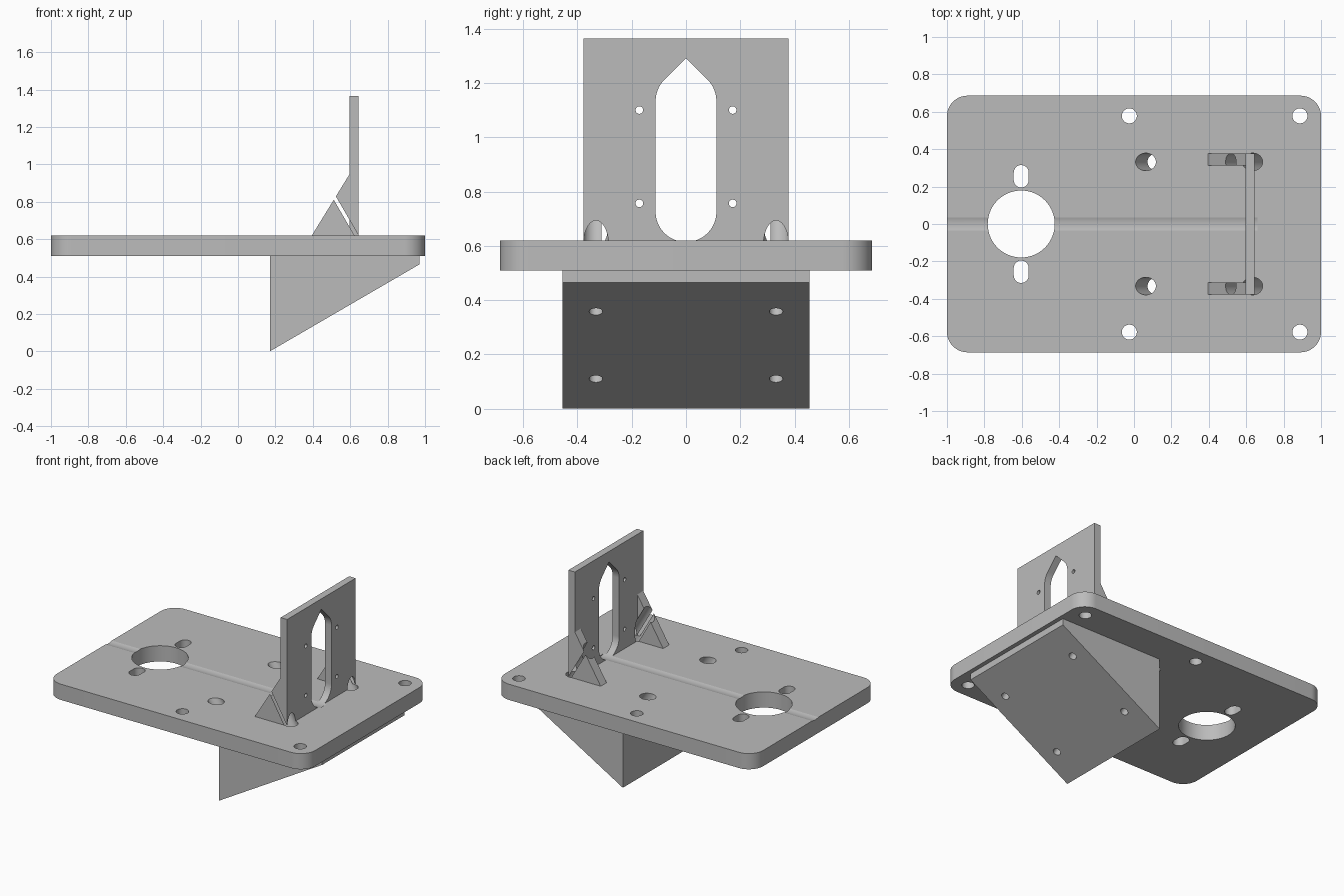
import bpy, bmesh
from math import pi, sin, cos, atan2
from mathutils import Matrix, Vector

if "Cube" in bpy.data.objects:
    bpy.data.objects.remove(bpy.data.objects["Cube"])

grey = bpy.data.materials.new("light_grey")
grey.use_nodes = True
colour = (0.5, 0.5, 0.5, 1)
grey.diffuse_color = colour
grey.node_tree.nodes["Principled BSDF"].inputs["Base Color"].default_value = colour


def arc(cx, cy, r, start, end, n):
    return [(cx + r * cos(start + (end - start) * i / n),
             cy + r * sin(start + (end - start) * i / n)) for i in range(n + 1)]


def circle(cx, cy, r, n=64):
    return arc(cx, cy, r, 0, 2 * pi, n)[:-1]


def prism(name, points, axis, lo, hi, matrix=None):
    """Extrude a closed outline along an axis from lo to hi."""
    place = {"x": lambda p, d: (d, p[0], p[1]),
             "y": lambda p, d: (p[0], d, p[1]),
             "z": lambda p, d: (p[0], p[1], d)}[axis]
    bm = bmesh.new()
    face = bm.faces.new([bm.verts.new(place(p, lo)) for p in points])
    out = bmesh.ops.extrude_face_region(bm, geom=[face])
    moved = [v for v in out["geom"] if isinstance(v, bmesh.types.BMVert)]
    step = Vector(place((0, 0), hi - lo))
    bmesh.ops.translate(bm, verts=moved, vec=step)
    if matrix:
        bm.transform(matrix)
    bmesh.ops.recalc_face_normals(bm, faces=bm.faces)
    mesh = bpy.data.meshes.new(name)
    bm.to_mesh(mesh)
    bm.free()
    mesh.materials.append(grey)
    obj = bpy.data.objects.new(name, mesh)
    bpy.context.collection.objects.link(obj)
    return obj


def combine(target, others, operation):
    bpy.context.view_layer.objects.active = target
    for other in others:
        mod = target.modifiers.new("combine", "BOOLEAN")
        mod.operation = operation
        mod.solver = "EXACT"
        mod.object = other
        bpy.ops.object.modifier_apply(modifier=mod.name)


# Main parts
bottom, top = 0.51, 0.62
corner = 0.11
outline = []
for k, (sx, sy) in enumerate([(1, 1), (-1, 1), (-1, -1), (1, -1)]):
    outline += arc(sx * (1 - corner), sy * (0.686 - corner), corner,
                   k * pi / 2, (k + 1) * pi / 2, 16)
base_plate = prism("base_plate", outline, "z", bottom, top)

wedge = prism("mounting_wedge",
              [(0.17, bottom), (0.17, 0), (0.97, 0.465), (0.97, bottom)],
              "y", -0.455, 0.455)

half = 0.378
bracket = prism("upright_bracket",
                [(-half, top), (half, top), (half, 1.365), (-half, 1.365)],
                "x", 0.595, 0.645)
gussets = [prism("gusset", [(0.395, top), (0.62, top), (0.62, 0.945), (0.595, 0.945)],
                 "y", *sorted((s * 0.312, s * half))) for s in (-1, 1)]
combine(bracket, gussets, "UNION")

# Pointed window, which also leaves a shallow groove along the plate
r = 0.112
window_points = arc(0, 0.7265, r, pi, 2 * pi, 48) + arc(0, 1.134, r, 0, pi / 4, 12)
window_points += [(0, 1.134 + r * 2 ** 0.5)] + arc(0, 1.134, r, 3 * pi / 4, pi, 12)
window = prism("window_cutter", window_points, "x", -1.1, 0.66)

# Small screw holes in the upright
screw_holes = [prism("screw_cutter", circle(s * 0.172, z, 0.014, 32), "x", 0.5, 0.7)
               for s in (-1, 1) for z in (0.757, 1.101)]

# Vertical holes and slots in the plate
plate_holes = [prism("plate_cutter", circle(-0.603, 0, 0.179, 96), "z", 0.4, 0.7)]
for s in (-1, 1):
    slot = arc(-0.603, s * 0.255 + 0.02, 0.04, 0, pi, 24)
    slot += arc(-0.603, s * 0.255 - 0.02, 0.04, pi, 2 * pi, 24)
    plate_holes.append(prism("slot_cutter", slot, "z", 0.4, 0.7))
    for x in (-0.025, 0.887):
        plate_holes.append(prism("corner_cutter", circle(x, s * 0.578, 0.04), "z", 0.4, 0.7))

# Counterbored holes square to the sloping face
slope = atan2(0.465, 0.8)
bolt_holes = []
for s in (-1, 1):
    for z in (0.11, 0.358):
        x = 0.17 + z * 0.8 / 0.465
        m = Matrix.Translation((x, s * 0.332, z)) @ Matrix.Rotation(-slope, 4, "Y")
        bolt_holes.append(prism("bolt_cutter", circle(0, 0, 0.025), "z", -0.05, 0.2, m))
        bolt_holes.append(prism("head_cutter", circle(0, 0, 0.047), "z", 0.09, 0.85, m))

combine(base_plate, plate_holes + bolt_holes + [window], "DIFFERENCE")
combine(wedge, bolt_holes, "DIFFERENCE")
combine(bracket, screw_holes + bolt_holes + [window], "DIFFERENCE")

for helper in gussets + plate_holes + bolt_holes + screw_holes + [window]:
    bpy.data.objects.remove(helper)

bpy.ops.object.select_all(action="DESELECT")
for part in (base_plate, wedge, bracket):
    part.select_set(True)
bpy.context.view_layer.objects.active = base_plate
bpy.ops.object.shade_smooth_by_angle(angle=0.2)
